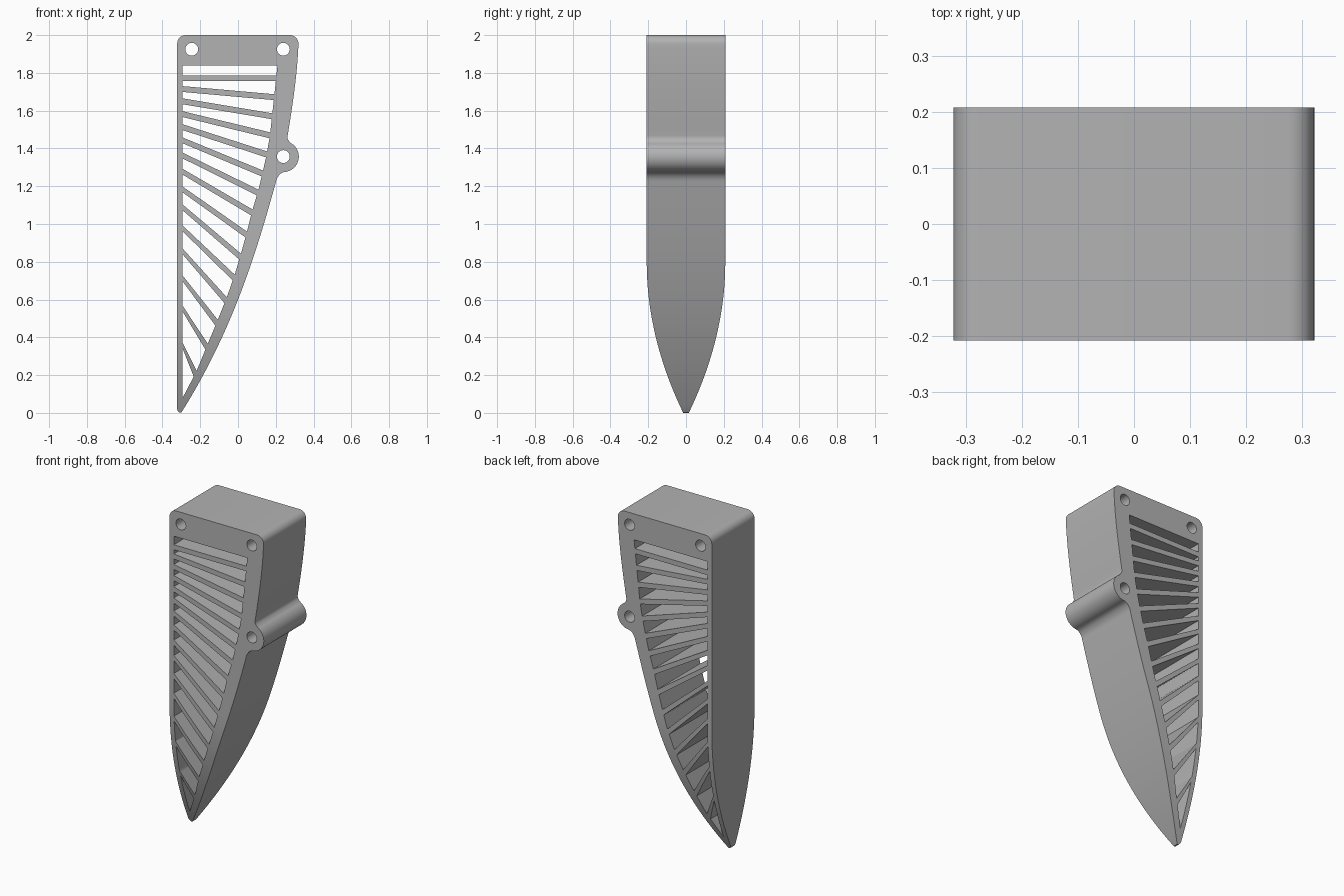
import bpy, bmesh, math
from mathutils import Vector
from mathutils.geometry import interpolate_bezier

cube = bpy.data.objects.get("Cube")
if cube:
    bpy.data.objects.remove(cube)

HALF_DEPTH = 0.208
TAPER_TOP = 0.8      # the depth narrows below this height
LEFT_IN = -0.293     # inner face of the straight wall
RIB = 0.031          # rib thickness measured upright


def bezier(a, b, c, d, n):
    return [tuple(p[:2]) for p in interpolate_bezier(Vector(a), Vector(b), Vector(c), Vector(d), n)]


def arc(cx, cz, r, start, end, n):
    return [(cx + r * math.cos(math.radians(start + (end - start) * i / n)),
             cz + r * math.sin(math.radians(start + (end - start) * i / n))) for i in range(n + 1)]


# Outer outline, clockwise from the top left corner
outline = arc(-0.277, 1.955, 0.045, 180, 90, 8)
outline += arc(0.275, 1.955, 0.045, 90, 0, 8)
outline += bezier((0.319, 1.93), (0.312, 1.78), (0.288, 1.62), (0.263, 1.47), 16)
outline += bezier((0.262, 1.46), (0.262, 1.445), (0.272, 1.437), (0.282, 1.427), 6)
outline += arc(0.24, 1.357, 0.082, 56, -85, 24)
outline += bezier((0.238, 1.273), (0.222, 1.268), (0.208, 1.25), (0.202, 1.228), 8)
outline += bezier((0.2, 1.22), (0.09, 0.82), (-0.038, 0.42), (-0.296, 0.008), 40)
outline += bezier((-0.302, 0.001), (-0.31, -0.002), (-0.321, 0.006), (-0.322, 0.02), 5)

# Inner edge of the curved wall
inner = [(-0.293, 0.08), (-0.22, 0.22), (-0.16, 0.366), (-0.108, 0.49), (-0.06, 0.61),
         (-0.018, 0.73), (0.015, 0.84), (0.045, 0.95), (0.075, 1.07), (0.108, 1.18),
         (0.144, 1.33), (0.168, 1.46), (0.19, 1.66), (0.209, 1.84)]


def inner_x(z):
    for (x0, z0), (x1, z1) in zip(inner, inner[1:]):
        if z <= z1:
            return x0 + (x1 - x0) * (z - z0) / (z1 - z0)
    return inner[-1][0]


# Top edge of every rib at the straight wall and at the curved wall
rib_left = [1.787, 1.73, 1.665, 1.597, 1.528, 1.458, 1.378, 1.292, 1.198,
            1.103, 0.992, 0.87, 0.727, 0.567, 0.371]
rib_right = [1.787, 1.687, 1.586, 1.485, 1.384, 1.283, 1.182, 1.077, 0.96,
             0.843, 0.732, 0.612, 0.493, 0.366, 0.223]

# Slots between the ribs, then the pointed slot at the tip
slots = []
upper_l, upper_r = 1.84, 1.84
for zl, zr in zip(rib_left, rib_right):
    slots.append([(LEFT_IN, upper_l), (inner_x(upper_r), upper_r), (inner_x(zr), zr), (LEFT_IN, zl)])
    upper_l, upper_r = zl - RIB, zr - RIB
slots.append([(LEFT_IN, upper_l), (inner_x(upper_r), upper_r), (LEFT_IN, 0.08)])

# Bolt holes
holes = [arc(x, z, 0.034, 0, 345, 23) for x, z in ((-0.245, 1.925), (0.24, 1.925), (0.24, 1.357))]

# Filled and extruded profile
curve = bpy.data.curves.new("profile", "CURVE")
curve.dimensions = "2D"
curve.fill_mode = "BOTH"
curve.extrude = HALF_DEPTH
for loop in [outline] + slots + holes:
    spline = curve.splines.new("POLY")
    spline.points.add(len(loop) - 1)
    for point, (x, z) in zip(spline.points, loop):
        point.co = (x, z, 0, 1)
    spline.use_cyclic_u = True
profile = bpy.data.objects.new("profile", curve)
bpy.context.collection.objects.link(profile)
bpy.context.view_layer.update()
mesh = bpy.data.meshes.new_from_object(profile.evaluated_get(bpy.context.evaluated_depsgraph_get()))
bpy.data.objects.remove(profile)

# Stand the body up, slice it, and narrow the depth toward the tip
bm = bmesh.new()
bm.from_mesh(mesh)
for v in bm.verts:
    v.co = (v.co.x, -v.co.z, v.co.y)
bmesh.ops.remove_doubles(bm, verts=bm.verts, dist=0.0005)
for i in range(1, 21):
    bmesh.ops.bisect_plane(bm, geom=bm.verts[:] + bm.edges[:] + bm.faces[:],
                           plane_co=(0, 0, TAPER_TOP * i / 20), plane_no=(0, 0, 1))
for v in bm.verts:
    d = max(0, TAPER_TOP - v.co.z)
    v.co.y *= 1 - 0.93 * (d / TAPER_TOP) ** 2
bmesh.ops.recalc_face_normals(bm, faces=bm.faces)
bm.to_mesh(mesh)
bm.free()

mesh.name = "ribbed_blade_body"
body = bpy.data.objects.new("ribbed_blade_body", mesh)
bpy.context.collection.objects.link(body)

# Single grey material
grey = bpy.data.materials.new("plain grey")
grey.use_nodes = True
colour = (0.45, 0.45, 0.45, 1)
grey.diffuse_color = colour
grey.node_tree.nodes["Principled BSDF"].inputs["Base Color"].default_value = colour
mesh.materials.clear()
mesh.materials.append(grey)

bpy.ops.object.select_all(action="DESELECT")
body.select_set(True)
bpy.context.view_layer.objects.active = body
bpy.ops.object.shade_smooth_by_angle(angle=math.radians(30))
